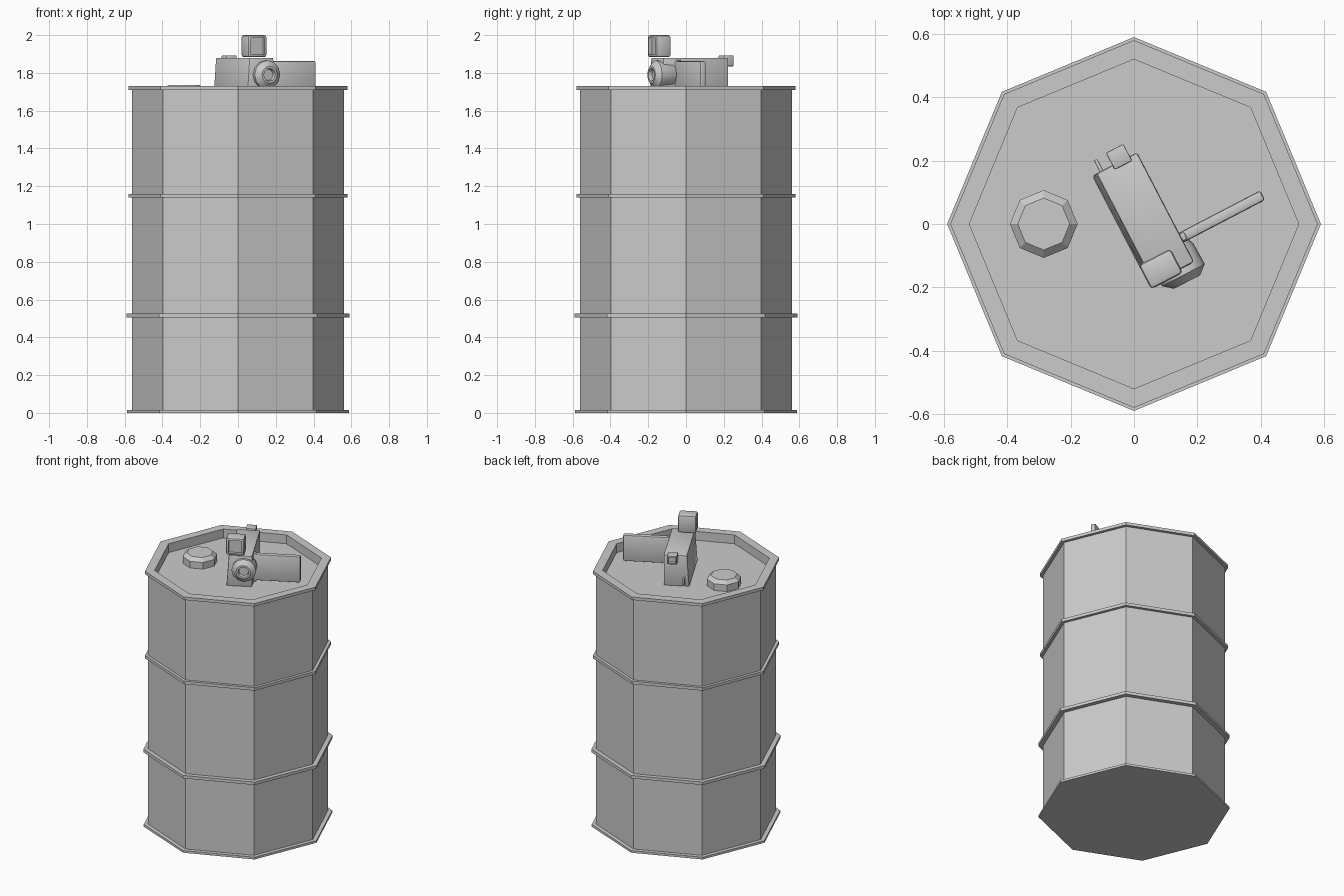
import bpy, bmesh, math
from mathutils import Matrix

cube = bpy.data.objects.get("Cube")
if cube:
    bpy.data.objects.remove(cube, do_unlink=True)

grey = bpy.data.materials.new("plain_grey")
grey.use_nodes = True
GREY = (0.6, 0.6, 0.6, 1)
grey.diffuse_color = GREY
grey.node_tree.nodes["Principled BSDF"].inputs["Base Color"].default_value = GREY

FLOOR = 1.67
TURN = math.radians(27.5)   # the camera stands turned on the lid


def finish(name, bm, loc=(0, 0, 0), turn=0.0, smooth=False):
    bmesh.ops.recalc_face_normals(bm, faces=bm.faces)
    mesh = bpy.data.meshes.new(name)
    bm.to_mesh(mesh)
    bm.free()
    mesh.materials.append(grey)
    obj = bpy.data.objects.new(name, mesh)
    bpy.context.collection.objects.link(obj)
    obj.location = loc
    obj.rotation_euler.z = turn
    if smooth:
        bpy.ops.object.select_all(action='DESELECT')
        obj.select_set(True)
        bpy.context.view_layer.objects.active = obj
        bpy.ops.object.shade_smooth_by_angle(angle=math.radians(35))
    return obj


def lathe(bm, profile, sides):
    """Turn (radius, height) points around z and cap both ends."""
    rings = []
    for r, z in profile:
        rings.append([bm.verts.new((r * math.cos(math.tau * i / sides),
                                    r * math.sin(math.tau * i / sides), z))
                      for i in range(sides)])
    for a, b in zip(rings, rings[1:]):
        for i in range(sides):
            j = (i + 1) % sides
            bm.faces.new((a[i], a[j], b[j], b[i]))
    bm.faces.new(rings[0])
    bm.faces.new(rings[-1])


def box(name, x, y, z, bevel=0.0, flare=0.0, inset=None):
    """Box from ranges; flare widens the left foot, inset = (y side, rim, depth)."""
    bm = bmesh.new()
    bmesh.ops.create_cube(bm, size=1)
    for v in bm.verts:
        low = v.co.z < 0
        left = v.co.x < 0
        v.co = [r[0] + (c + 0.5) * (r[1] - r[0]) for c, r in zip(v.co, (x, y, z))]
        if low and left:
            v.co.x -= flare
    if bevel:
        bmesh.ops.bevel(bm, geom=bm.edges[:], offset=bevel, segments=2,
                        profile=0.5, affect='EDGES')
    if inset:
        side, rim, depth = inset
        bm.normal_update()
        face = max(bm.faces, key=lambda f: f.normal.y * side * f.calc_area())
        bmesh.ops.inset_individual(bm, faces=[face], thickness=rim)
        hole = bmesh.ops.extrude_discrete_faces(bm, faces=[face])["faces"][0]
        for v in hole.verts:
            v.co.y -= side * depth
    return finish(name, bm, turn=TURN, smooth=bevel > 0)


# Drum with four rolled hoops and a sunken lid
BODY = 0.56
profile = []
for low, high, r in ((0, 0.015, 0.588), (0.505, 0.525, 0.59),
                     (1.14, 1.16, 0.58), (1.71, 1.73, 0.58)):
    if low > 0:
        profile.append((BODY, low))
    profile += [(r, low), (r, high)]
    if high < 1.7:
        profile.append((BODY, high))
profile += [(0.52, 1.73), (0.52, FLOOR)]
bm = bmesh.new()
lathe(bm, profile, 8)
finish("drum", bm)

# Filler cap
bm = bmesh.new()
lathe(bm, [(0.107, FLOOR), (0.107, 1.715), (0.082, 1.737)], 8)
finish("filler_cap", bm, loc=(-0.285, 0, 0))

# Video camera: body, lamp, fold-out screen, eyepiece, strap loop
box("camera_body", (-0.032, 0.113), (-0.194, 0.196), (FLOOR, 1.88), 0.008, flare=0.015)
box("camera_lamp", (-0.047, 0.066), (-0.208, -0.122), (1.883, 2.0), 0.012,
    inset=(-1, 0.005, 0.02))
box("screen_panel", (0.10, 0.402), (-0.124, -0.09), (1.685, 1.862), 0.008)
box("screen_hinge", (0.105, 0.128), (-0.12, -0.094), (1.675, 1.868), 0.005)
box("eyepiece", (0.025, 0.087), (0.18, 0.24), (1.835, 1.892), 0.004,
    inset=(1, 0.006, 0.02))
box("strap_loop", (-0.02, -0.008), (0.19, 0.236), (1.69, 1.735), 0.003)

# Lens barrel with a stepped, hollow front
bm = bmesh.new()
lathe(bm, [(0.06, 0.11), (0.074, 0.14), (0.076, 0.215), (0.046, 0.24),
           (0.034, 0.24), (0.030, 0.22)], 12)
bm.transform(Matrix.Translation((0.064, 0, 1.79)) @ Matrix.Rotation(math.pi / 2, 4, 'X'))
finish("camera_lens", bm, turn=TURN, smooth=True)
